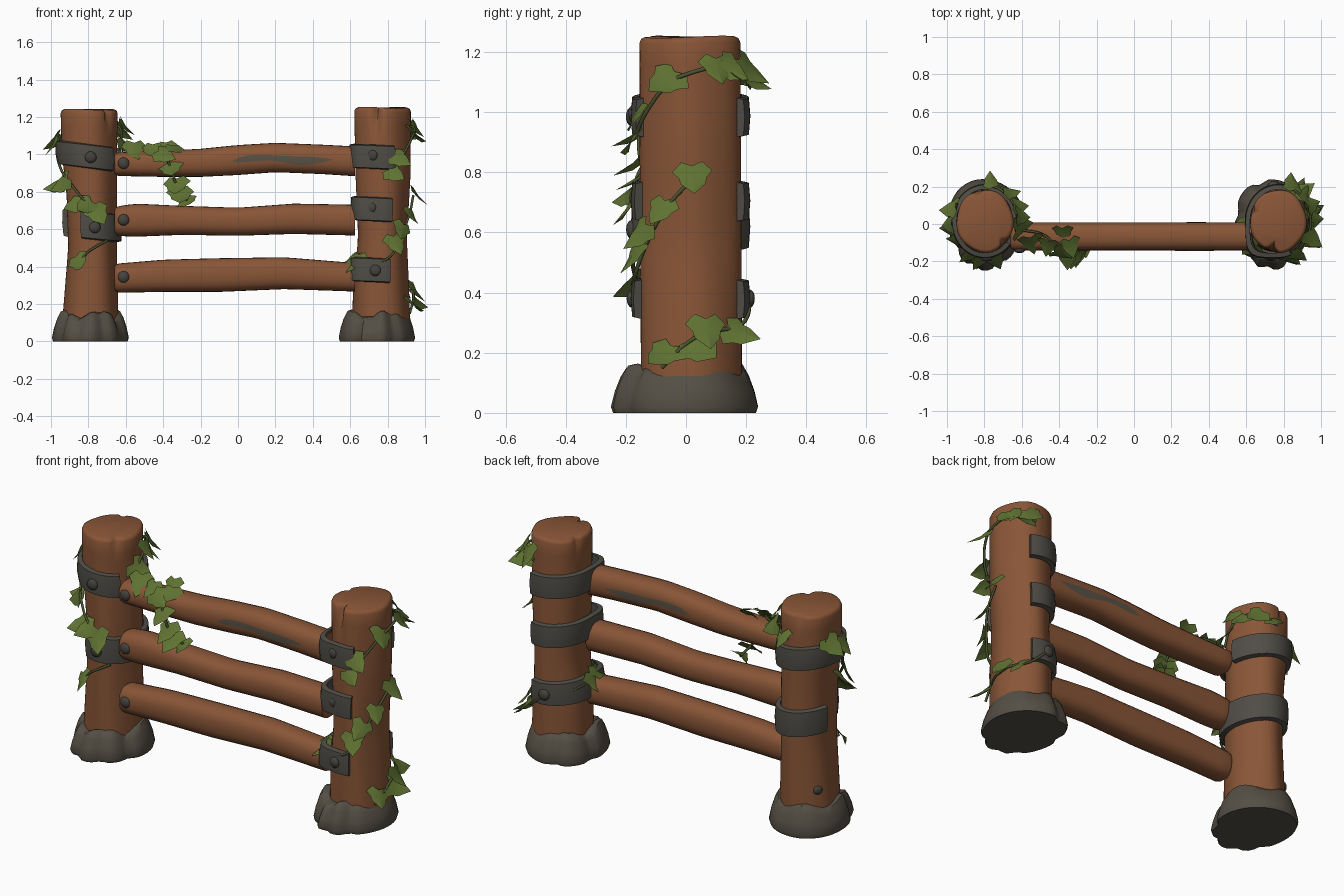
import bpy, bmesh, math, random
from math import sin, cos, radians, pi
from mathutils import Vector

random.seed(4)
if "Cube" in bpy.data.objects:
    bpy.data.objects.remove(bpy.data.objects["Cube"])


def material(name, rgb):
    m = bpy.data.materials.new(name)
    m.use_nodes = True
    m.diffuse_color = (*rgb, 1)
    node = m.node_tree.nodes["Principled BSDF"]
    node.inputs["Base Color"].default_value = (*rgb, 1)
    node.inputs["Roughness"].default_value = 0.9
    return m


WOOD = material("brown wood", (0.25, 0.092, 0.038))
STONE = material("dark stone", (0.09, 0.078, 0.058))
IRON = material("dull iron", (0.08, 0.074, 0.062))
BOLT = material("dark bolt", (0.06, 0.056, 0.048))
WORN = material("worn grey wood", (0.10, 0.083, 0.06))
LEAF = material("ivy green", (0.115, 0.17, 0.032))
VINE = material("vine green", (0.07, 0.085, 0.028))


def finish(name, bm, mat, angle=40):
    bmesh.ops.recalc_face_normals(bm, faces=bm.faces)
    mesh = bpy.data.meshes.new(name)
    bm.to_mesh(mesh)
    bm.free()
    mesh.materials.append(mat)
    ob = bpy.data.objects.new(name, mesh)
    bpy.context.collection.objects.link(ob)
    bpy.ops.object.select_all(action="DESELECT")
    ob.select_set(True)
    bpy.context.view_layer.objects.active = ob
    bpy.ops.object.shade_smooth_by_angle(angle=radians(angle))
    return ob


def loft(name, rings, mat, angle=40, closed=True):
    """Skin a list of point rings; closed rings get end caps."""
    bm = bmesh.new()
    rows = [[bm.verts.new(p) for p in ring] for ring in rings]
    n = len(rows[0])
    for a, b in zip(rows, rows[1:]):
        for i in range(n if closed else n - 1):
            j = (i + 1) % n
            bm.faces.new((a[i], a[j], b[j], b[i]))
    if closed:
        bm.faces.new(rows[0])
        bm.faces.new(rows[-1])
    return finish(name, bm, mat, angle)


def lerp_table(table, t):
    """Interpolate rows (key, value, value) at key t."""
    if t <= table[0][0]:
        return table[0][1:]
    for p, q in zip(table, table[1:]):
        if t <= q[0]:
            k = (t - p[0]) / (q[0] - p[0])
            return [u + (v - u) * k for u, v in zip(p[1:], q[1:])]
    return table[-1][1:]


def dent(a, where, width):
    d = (a - where + 180) % 360 - 180
    return math.exp(-(d / width) ** 2)


# Post outlines: height, left edge, right edge
POSTS = {
    "right": [(0.1, -0.94, -0.64), (0.5, -0.91, -0.65), (0.8, -0.92, -0.65),
              (1.0, -0.945, -0.65), (1.24, -0.95, -0.645)],
    "left": [(0.1, 0.61, 0.92), (0.3, 0.615, 0.912), (0.55, 0.64, 0.9),
             (0.9, 0.625, 0.92), (1.25, 0.62, 0.922)],
}
# Cracks: angle, width, lowest height, depth
CRACKS = {"right": [(-45, 7, 1.17, 0.03), (105, 6, 1.19, 0.03)],
          "left": [(-103, 8, 1.08, 0.05), (160, 6, 1.18, 0.025)]}


def on_post(side, ang, z, off=0.0, p=2):
    """Point on the bark of a post, pushed out by off."""
    lo, hi = lerp_table(POSTS[side], z)
    c, s = cos(radians(ang)), sin(radians(ang))
    k = (abs(c) ** p + abs(s) ** p) ** (-1 / p)
    return Vector(((lo + hi) / 2 + ((hi - lo) / 2 + off) * c * k,
                   0.015 + (0.168 + off) * s * k, z))


def make_post(side):
    top = POSTS[side][-1][0]
    rings = []
    levels = [0.05 + (top - 0.07) * i / 18 for i in range(19)] + [top - 0.006, top]
    for i, z in enumerate(levels):
        inset = {19: 0.006, 20: 0.018}.get(i, 0)
        ring = []
        for a in range(0, 360, 6):
            d = inset - 0.003 * sin(radians(5 * a) + 2 * z)
            for where, width, low, depth in CRACKS[side]:
                d += depth * dent(a, where, width) * max(0, (z - low) / (top - low))
            p = on_post(side, a, z, -d)
            p.z += 0.004 * sin(radians(2 * a)) * (z / top) ** 8
            ring.append(p)
        rings.append(ring)
    loft(side + "_post", rings, WOOD, 50)


# Lumpy stone feet
def make_foot(side, cx, creases):
    rings = []
    for z, r in ((0, 0.97), (0.02, 1), (0.07, 0.95), (0.12, 0.87), (0.15, 0.79), (0.155, 0.7)):
        ring = []
        for a in range(0, 360, 8):
            k = r * (1 + 0.03 * sin(radians(3 * a + 40)))
            k -= sum(0.1 * dent(a, c, 9) for c in creases)
            h = z * (1 + 0.1 * sin(radians(4 * a)) - 0.1 * sum(dent(a, c, 12) for c in creases))
            ring.append((cx + 0.205 * k * cos(radians(a)), 0.245 * k * sin(radians(a)), h))
        rings.append(ring)
    loft(side + "_stone_foot", rings, STONE, 45)


make_post("right")
make_post("left")
make_foot("right", -0.793, (215, 250, 292, 335))
make_foot("left", 0.738, (110, 165, 235, 262, 300))

# Rails: x, lower edge, upper edge
RAILS = {
    "top": [(-0.66, 0.885, 1.01), (-0.4, 0.88, 1.02), (-0.2, 0.88, 1.03), (0, 0.89, 1.05),
            (0.2, 0.905, 1.062), (0.45, 0.895, 1.052), (0.68, 0.88, 1.04)],
    "middle": [(-0.66, 0.565, 0.72), (-0.55, 0.56, 0.737), (-0.3, 0.57, 0.725),
               (0, 0.565, 0.715), (0.3, 0.575, 0.737), (0.68, 0.565, 0.73)],
    "bottom": [(-0.66, 0.26, 0.415), (-0.4, 0.265, 0.437), (-0.1, 0.265, 0.445),
               (0.25, 0.28, 0.45), (0.68, 0.265, 0.415)],
}


def on_rail(rail, x, ang, k=1.0, off=0.0):
    lo, hi = lerp_table(RAILS[rail], x)
    c, s = cos(ang), sin(ang)
    f = k * (abs(c) ** 2.6 + abs(s) ** 2.6) ** (-1 / 2.6)
    return Vector((x, -0.066 + (0.075 + off) * c * f,
                   (lo + hi) / 2 + ((hi - lo) / 2 + off) * s * f))


def bolt(name, pos, normal, r=0.031):
    bm = bmesh.new()
    bmesh.ops.create_uvsphere(bm, u_segments=14, v_segments=8, radius=r)
    turn = Vector((0, 0, 1)).rotation_difference(normal)
    for v in bm.verts:
        v.co = turn @ Vector((v.co.x, v.co.y, v.co.z * 0.55)) + Vector(pos)
    finish(name, bm, BOLT, 60)


for rail in RAILS:
    xs = [(-0.66, 0.8), (-0.652, 0.94)] + [(-0.635 + i * 0.0548, 1) for i in range(24)]
    loft(rail + "_rail", [[on_rail(rail, x, 2 * pi * j / 20, k) for j in range(20)]
                          for x, k in xs], WOOD, 50)
    lo, hi = lerp_table(RAILS[rail], -0.615)
    bolt(rail + "_rail_bolt", (-0.612, -0.139, (lo + hi) / 2 + 0.005), Vector((0, -1, 0)))

# Worn patches on both faces of the top rail
for label, mid in (("front", pi), ("back", 0)):
    strip = []
    for i in range(15):
        t = i / 14
        half = 0.32 * sin(pi * t) ** 0.6 * (0.75 + 0.25 * sin(9 * t + 1)) + 0.02
        shift = 0.1 * sin(7 * t) - 0.05
        flip = -1 if label == "front" else 1
        strip.append([on_rail("top", -0.03 + 0.53 * t, mid + flip * (shift + half * w), 1, 0.003)
                      for w in (-1, -0.4, 0.4, 1)])
    loft(label + "_worn_patch", strip, WORN, closed=False)


# Iron straps: bent plates around the posts
def strap(name, side, a0, a1, z, tilt, height=0.13):
    rings = []
    for i in range(37):
        a = a0 + (a1 - a0) * i / 36
        p = 4.5 if side == "left" and 180 < a % 360 < 270 else 2
        zz = z + tilt * cos(radians(a))
        rings.append([on_post(side, a, zz + h * height / 2, o, p)
                      for h, o in ((-1, 0.002), (-0.92, 0.026), (0, 0.031),
                                   (0.92, 0.026), (1, 0.002))])
    loft(name, rings, IRON, 35)


strap("right_top_strap", "right", -40, -355, 0.99, -0.02)
strap("right_middle_strap", "right", -112, 165, 0.62, -0.015, 0.15)
for label, z, end in (("top", 0.985, 293), ("middle", 0.705, 290), ("bottom", 0.38, 287)):
    strap("left_" + label + "_strap", "left", 65, end, z, -0.008)

# Strap bolts: post, angle, height
for n, (side, a, z) in enumerate((("right", 273, 0.985), ("right", 276, 0.61),
                                  ("left", 252, 0.995), ("left", 249, 0.715),
                                  ("left", 259, 0.38), ("left", 97, 0.38))):
    bolt(f"strap_bolt_{n + 1}", on_post(side, a, z, 0.03),
         Vector((cos(radians(a)), sin(radians(a)), 0)))
bolt("loose_bolt", on_post("right", 146, 0.24), Vector((-0.8, 0.6, 0)), 0.025)


# Ivy: stems along curves with folded pointed leaves
def stem(name, points):
    cu = bpy.data.curves.new(name, "CURVE")
    cu.dimensions = "3D"
    cu.bevel_depth = 0.007
    cu.bevel_resolution = 1
    cu.resolution_u = 5
    sp = cu.splines.new("BEZIER")
    sp.bezier_points.add(len(points) - 1)
    for b, p in zip(sp.bezier_points, points):
        b.co = p
        b.handle_left_type = b.handle_right_type = "AUTO"
    cu.materials.append(VINE)
    bpy.context.collection.objects.link(bpy.data.objects.new(name, cu))


HALF_LEAF = [(0.3, -0.16), (0.58, 0.12), (0.4, 0.36), (0.36, 0.58)]


def add_leaf(bm, pos, normal, size):
    n = Vector(normal).normalized()
    side = n.cross(Vector((0, 0, 1)))
    side = side.normalized() if side.length > 0.1 else Vector((1, 0, 0))
    up = side.cross(n)
    spin = random.uniform(-0.9, 0.9)
    tip = (-up * cos(spin) + side * sin(spin) + n * random.uniform(0, 0.6)).normalized()
    wide = tip.cross(n).normalized()
    out = wide.cross(tip)
    out = out if out.dot(n) > 0 else -out

    def at(x, y):
        h = 0.22 * abs(x) - 0.25 * y * y
        return bm.verts.new(Vector(pos) + size * (wide * x + tip * (y - 0.3) - out * h))
    base, middle, end = at(0, 0), at(0, 0.4), at(0, 1)
    for m in (-1, 1):
        edge = [base] + [at(m * x, y) for x, y in HALF_LEAF] + [end]
        for a, b in zip(edge, edge[1:]):
            bm.faces.new((middle, a, b))


leaves = bmesh.new()

# Post vines: (angle, height) path, then leaf spots
VINES = [
    ("left", [(290, .93), (310, 1.0), (340, 1.1), (360, 1.13), (390, 1.15), (420, 1.14), (435, 1.12)],
     [(298, .98), (288, .9), (338, 1.11), (385, 1.15), (398, 1.15), (412, 1.12), (425, 1.15)]),
    ("left", [(330, .15), (360, .24), (380, .27), (420, .29), (460, .38), (500, .4), (540, .42),
              (580, .43), (610, .42), (645, .45), (670, .56), (695, .68), (722, .78)],
     [(335, .2), (368, .22), (375, .28), (408, .27), (548, .42), (565, .44), (580, .43),
      (655, .53), (668, .6), (692, .68), (722, .79)]),
    ("right", [(-15, 1.02), (0, 1.1), (25, 1.15), (60, 1.14), (85, 1.1)],
     [(-10, 1.06), (8, 1.16), (25, 1.13), (50, 1.14), (78, 1.11)]),
    ("right", [(150, 1.1), (180, 1.05), (200, .93), (230, .84), (262, .74), (285, .69)],
     [(160, 1.08), (185, 1.06), (195, .84), (215, .85), (242, .73), (262, .73), (280, .69)]),
    ("right", [(302, .54), (280, .51), (258, .47), (245, .43)], [(245, .43)]),
]
for n, (side, path, spots) in enumerate(VINES):
    stem(f"post_vine_{n + 1}", [on_post(side, a, z, 0.024) for a, z in path])
    for a, z in spots:
        add_leaf(leaves, on_post(side, a, z, 0.04),
                 (cos(radians(a)), sin(radians(a)), 0.25), random.uniform(0.1, 0.13))

# Vine hanging over the rails
HANG = [(-0.62, -0.03, 1.02), (-0.48, -0.06, 1.03), (-0.4, -0.14, 1.0), (-0.36, -0.155, 0.93),
        (-0.33, -0.15, 0.84), (-0.27, -0.1, 0.75)]
stem("rail_vine", HANG)
for x, y, z in HANG[2:] + [(-0.46, -0.1, 1.03), (-0.34, -0.1, 1.03), (-0.31, -0.14, 0.79),
                           (-0.38, -0.03, 1.04), (-0.55, -0.08, 1.03)]:
    add_leaf(leaves, (x, y - 0.012, z), (random.uniform(-0.3, 0.3), -1, 0.6), random.uniform(0.1, 0.13))
finish("ivy_leaves", leaves, LEAF, 20)
